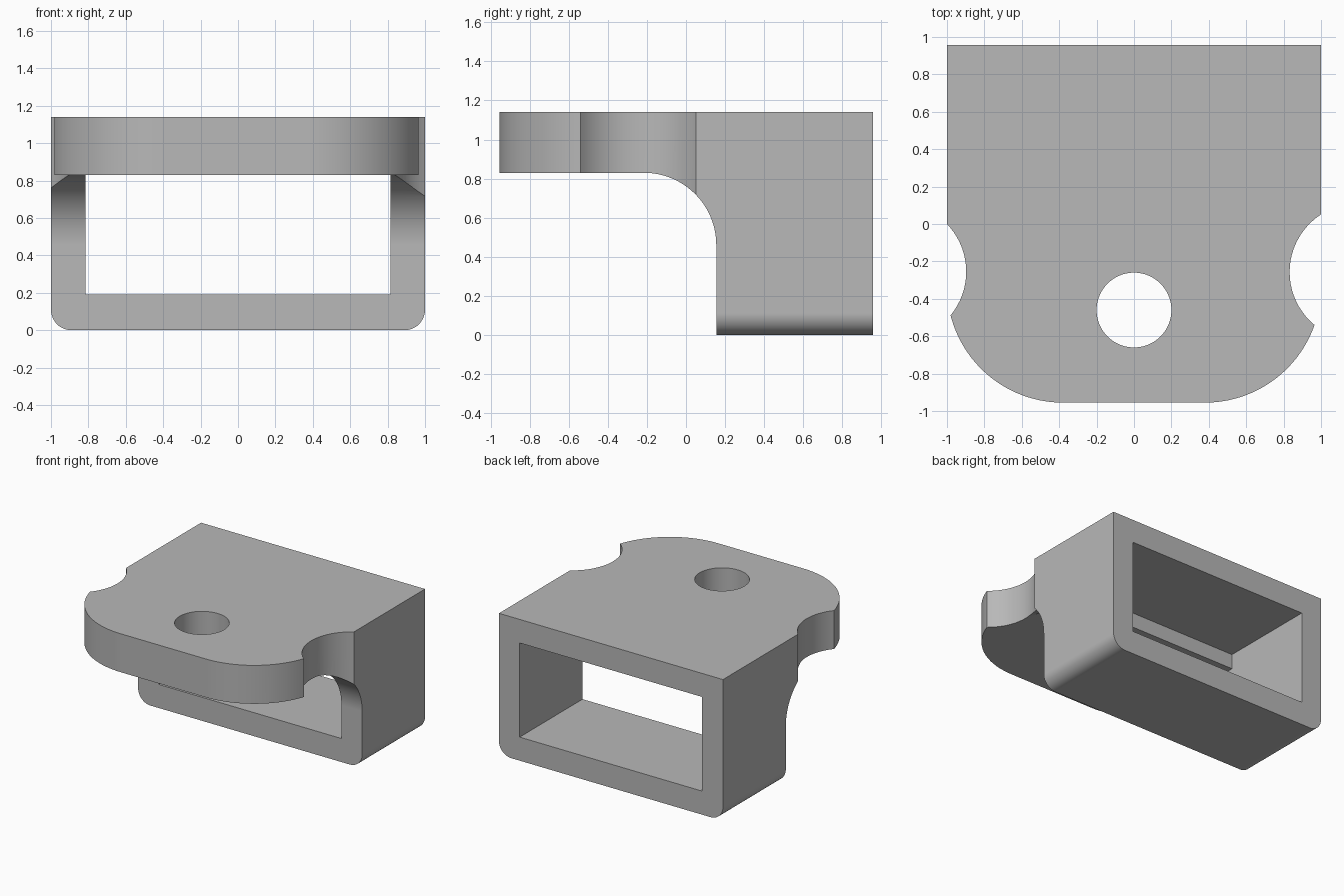
import bpy, bmesh
from math import cos, sin, radians

cube = bpy.data.objects.get("Cube")
if cube:
    bpy.data.objects.remove(cube, do_unlink=True)

grey = bpy.data.materials.new("plain grey")
grey.use_nodes = True
colour = (0.48, 0.48, 0.48, 1)
grey.diffuse_color = colour
grey.node_tree.nodes["Principled BSDF"].inputs["Base Color"].default_value = colour

TOP, BACK, FLOOR, SHELF = 1.14, 0.957, 0.19, 0.83
FACE_Y = 0.155  # front of the tube section


def arc(cx, cy, r, start, end, steps=24):
    angles = [radians(start + (end - start) * i / steps) for i in range(steps + 1)]
    return [(cx + r * cos(a), cy + r * sin(a)) for a in angles]


def prism(name, profile, axis, lo, hi):
    """Extrude a 2D profile along x, y or z."""
    place = {"x": lambda p, d: (d, p[0], p[1]),
             "y": lambda p, d: (p[0], d, p[1]),
             "z": lambda p, d: (p[0], p[1], d)}[axis]
    bm = bmesh.new()
    ends = [[bm.verts.new(place(p, d)) for p in profile] for d in (lo, hi)]
    bm.faces.new(ends[0])
    bm.faces.new(ends[1][::-1])
    n = len(profile)
    for i in range(n):
        j = (i + 1) % n
        bm.faces.new((ends[0][i], ends[1][i], ends[1][j], ends[0][j]))
    bmesh.ops.recalc_face_normals(bm, faces=bm.faces)
    mesh = bpy.data.meshes.new(name)
    bm.to_mesh(mesh)
    bm.free()
    mesh.materials.append(grey)
    obj = bpy.data.objects.new(name, mesh)
    bpy.context.collection.objects.link(obj)
    return obj


# Block with rounded lower edges
r = 0.11
block = [(1, TOP), (-1, TOP)] + arc(r - 1, r, r, 180, 270, 12) + arc(1 - r, r, r, 270, 360, 12)
body = prism("bracket_body", block, "y", -BACK, BACK)

# Plan shape with large rounded front corners
plan = [(1.3, 2), (-1.3, 2), (-1.3, -0.335)]
plan += arc(-0.38, -0.335, 0.62, 180, 270) + arc(0.38, -0.335, 0.62, 270, 360)
plan += [(1.3, -0.335)]
cutters = [(prism("plan_shape", plan, "z", -1, 2), "INTERSECT")]

# Space below the front shelf, with a curved inner corner
under = [(-2, -1), (FACE_Y, -1)] + arc(FACE_Y - 0.37, SHELF - 0.37, 0.37, 0, 90) + [(-2, SHELF)]
cutters.append((prism("undercut", under, "x", -2, 2), "DIFFERENCE"))

# Tunnel, taller behind the shelf
tunnel = [(2, FLOOR), (2, 0.95), (FACE_Y, 0.95), (FACE_Y, SHELF), (-2, SHELF), (-2, FLOOR)]
cutters.append((prism("tunnel", tunnel, "x", -0.815, 0.815), "DIFFERENCE"))

# Bolt hole and the two side notches
for name, x, y, radius in (("bolt_hole", 0, -0.46, 0.2),
                           ("right_notch", -1.264, -0.255, 0.367),
                           ("left_notch", 1.199, -0.257, 0.367)):
    circle = arc(x, y, radius, 0, 360, 72)[:-1]
    cutters.append((prism(name, circle, "z", -1, 2), "DIFFERENCE"))

for cutter, operation in cutters:
    mod = body.modifiers.new(cutter.name, "BOOLEAN")
    mod.object, mod.operation, mod.solver = cutter, operation, "EXACT"

# Bake the cuts and drop the cutters
bpy.context.view_layer.update()
graph = bpy.context.evaluated_depsgraph_get()
result = bpy.data.meshes.new_from_object(body.evaluated_get(graph))
body.modifiers.clear()
body.data = result
for cutter, operation in cutters:
    bpy.data.objects.remove(cutter, do_unlink=True)

# Smooth curves, crisp edges
bpy.ops.object.select_all(action="DESELECT")
body.select_set(True)
bpy.context.view_layer.objects.active = body
bpy.ops.object.shade_smooth_by_angle(angle=radians(25))
weighted = body.modifiers.new("even_shading", "WEIGHTED_NORMAL")
weighted.keep_sharp = True
